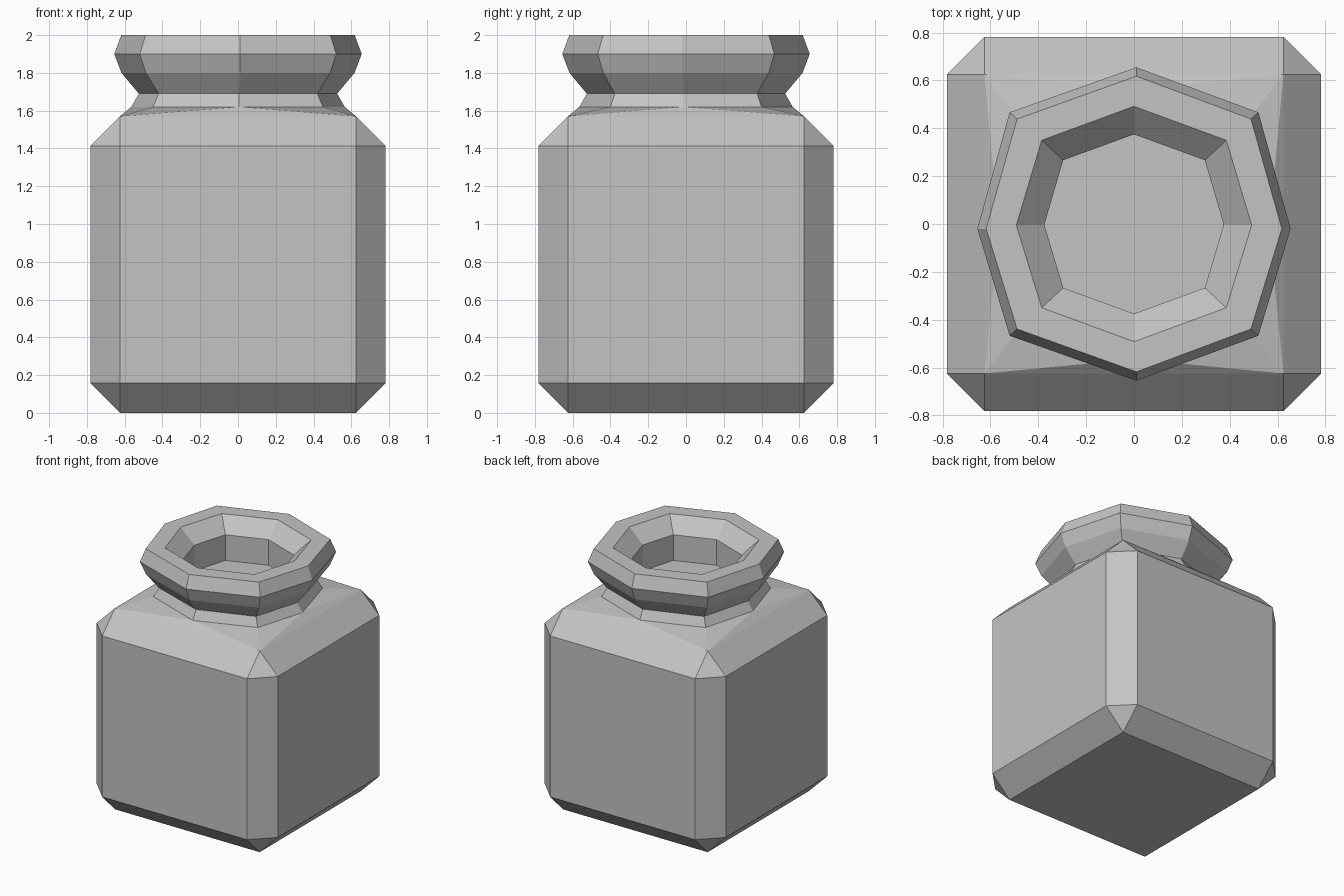
import bpy, bmesh, math

if "Cube" in bpy.data.objects:
    bpy.data.objects.remove(bpy.data.objects["Cube"])

grey = bpy.data.materials.new("plain_grey")
grey.diffuse_color = (0.55, 0.55, 0.55, 1)
grey.use_nodes = True
grey.node_tree.nodes["Principled BSDF"].inputs["Base Color"].default_value = grey.diffuse_color

bm = bmesh.new()

# Chamfered box body, open at the top
HALF, HEIGHT, CHAMFER = 0.782, 1.57, 0.157
bmesh.ops.create_cube(bm, size=1)
for v in bm.verts:
    v.co = (v.co.x * 2 * HALF, v.co.y * 2 * HALF, (v.co.z + 0.5) * HEIGHT)
bmesh.ops.bevel(bm, geom=bm.edges[:], offset=CHAMFER, segments=1,
                affect='EDGES', profile=0.5)
top = max(bm.faces, key=lambda f: f.calc_center_median().z)
corners = sorted(top.verts, key=lambda v: math.atan2(v.co.y, v.co.x) % math.tau)
bm.faces.remove(top)


def octagon(r, dx, dy, z, sx=0.0, sy=0.0):
    """Slightly squashed eight-sided ring; sx, sy shift its axis points."""
    pts = [(r, sy), (dx, dy), (sx, r), (-dx, dy),
           (-r, sy), (-dx, -dy), (sx, -r), (dx, -dy)]
    return [bm.verts.new((x, y, z)) for x, y in pts]


# Neck, rolled rim and inner well, from the shoulder up and back down
profile = [
    (0.565, 0.450, 0.400, 1.62, 0.005, -0.015),
    (0.525, 0.420, 0.377, 1.69, 0.005, -0.015),
    (0.617, 0.488, 0.438, 1.80, 0.01, -0.02),
    (0.655, 0.520, 0.467, 1.90, 0.01, -0.02),
    (0.618, 0.489, 0.439, 2.00, 0.01, -0.02),
    (0.492, 0.386, 0.350, 2.00, 0.0, -0.005),
    (0.375, 0.296, 0.267, 1.89, 0.0, -0.003),
    (0.375, 0.296, 0.267, 1.69, 0.0, -0.003),
]
rings = [octagon(*p) for p in profile]
for a, b in zip(rings, rings[1:]):
    for k in range(8):
        n = (k + 1) % 8
        bm.faces.new((a[k], a[n], b[n], b[k]))
bm.faces.new(rings[-1])  # well floor

# Shoulder joining the square top to the octagonal neck
neck = rings[0]
for k in range(4):
    c, d = corners[k], corners[(k + 1) % 4]
    diag, mid, nxt = neck[2 * k + 1], neck[(2 * k + 2) % 8], neck[(2 * k + 3) % 8]
    bm.faces.new((c, d, mid))
    bm.faces.new((c, mid, diag))
    bm.faces.new((d, nxt, mid))

bmesh.ops.recalc_face_normals(bm, faces=bm.faces[:])
mesh = bpy.data.meshes.new("square_jar")
bm.to_mesh(mesh)
bm.free()
mesh.materials.append(grey)
bpy.context.collection.objects.link(bpy.data.objects.new("square_jar", mesh))
